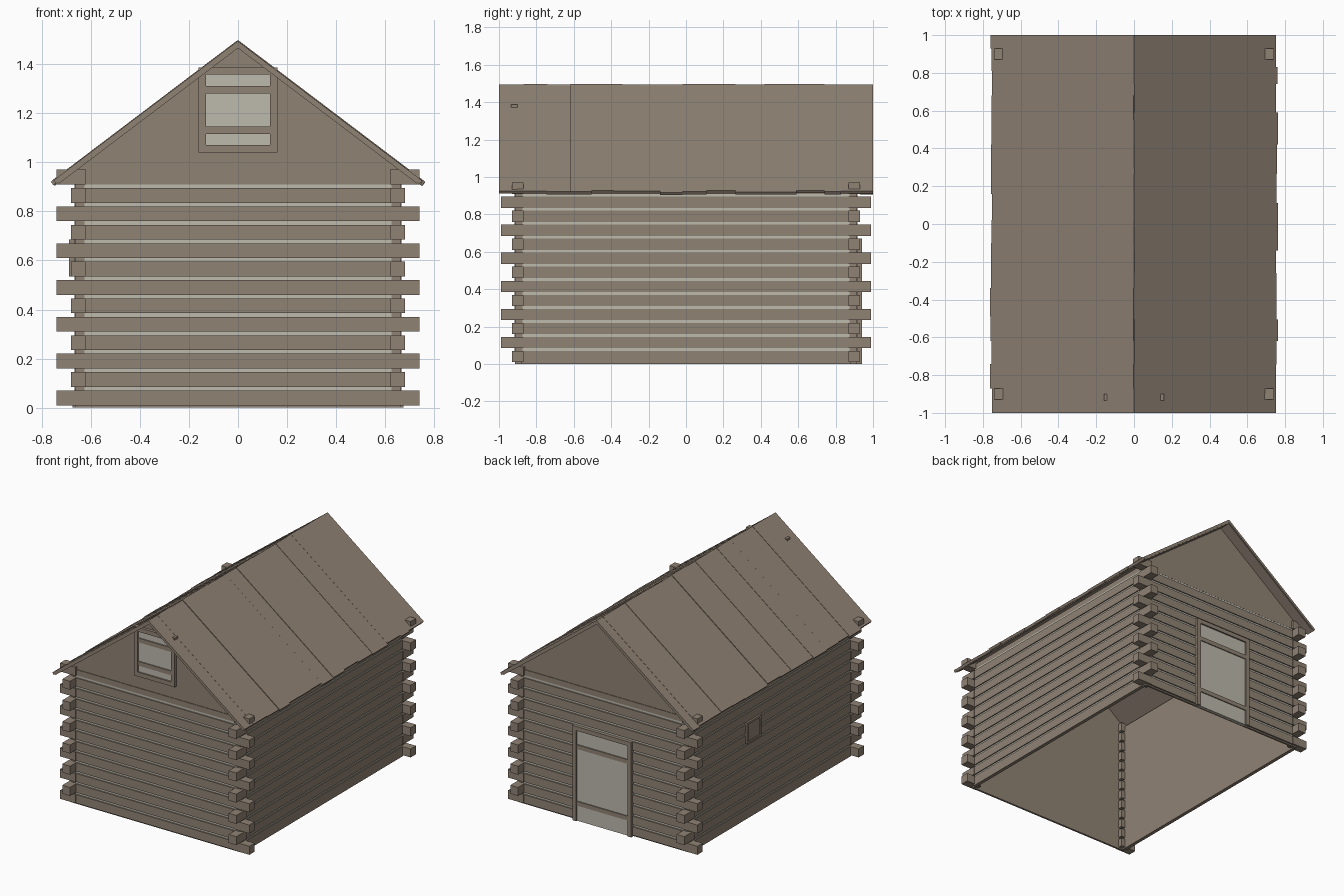
import bpy, bmesh, random
from math import atan2, hypot
from mathutils import Matrix, Vector

random.seed(4)
if "Cube" in bpy.data.objects:
    bpy.data.objects.remove(bpy.data.objects["Cube"])


def material(name, rgb):
    m = bpy.data.materials.new(name)
    m.use_nodes = True
    m.diffuse_color = (*rgb, 1)
    m.node_tree.nodes["Principled BSDF"].inputs["Base Color"].default_value = (*rgb, 1)
    return m


WOOD = material("weathered wood", (0.28, 0.225, 0.175))
PALE = material("pale mortar", (0.51, 0.49, 0.42))


def finish(name, bm, mat):
    bmesh.ops.recalc_face_normals(bm, faces=bm.faces)
    mesh = bpy.data.meshes.new(name)
    bm.to_mesh(mesh)
    bm.free()
    mesh.materials.append(mat)
    obj = bpy.data.objects.new(name, mesh)
    bpy.context.collection.objects.link(obj)
    return obj


def add_box(bm, x, y, z, turn=Matrix()):
    centre = Vector([(a + b) / 2 for a, b in (x, y, z)])
    size = [abs(b - a) for a, b in (x, y, z)]
    bmesh.ops.create_cube(bm, size=1, matrix=turn @ Matrix.Translation(centre) @ Matrix.Diagonal((*size, 1)))


def boxes(name, mat, items):
    bm = bmesh.new()
    for item in items:
        add_box(bm, *item)
    return finish(name, bm, mat)


HX, HY = 0.675, 0.925          # outer wall faces
LOG, STEP, COURSES = 0.06, 0.075, 13
RIDGE, EAVE_X, EAVE_Z = 1.495, 0.76, 0.92
SLOPE = (RIDGE - EAVE_Z) / EAVE_X
WALL_TOP = 0.91


def course_z(i):
    return 0.01 + i * STEP


# Thin wall sheets, gable ends included
for name, s in (("front", -1), ("back", 1)):
    bm = bmesh.new()
    top = RIDGE - 0.02
    outline = [(-0.66, 0), (0.66, 0), (0.66, top - 0.66 * SLOPE), (0, top), (-0.66, top - 0.66 * SLOPE)]
    face = bm.faces.new([bm.verts.new((x, s * 0.9, z)) for x, z in outline])
    ext = bmesh.ops.extrude_face_region(bm, geom=[face])
    bmesh.ops.translate(bm, vec=(0, s * 0.014, 0), verts=[v for v in ext["geom"] if isinstance(v, bmesh.types.BMVert)])
    finish(name + "_wall_sheet", bm, WOOD)
for name, s in (("left", 1), ("right", -1)):
    boxes(name + "_wall_sheet", WOOD, [((s * 0.65, s * 0.664), (-0.91, 0.91), (0, WALL_TOP + 0.04))])

# Log faces and mortar strips on all four walls
for name, s in (("front", -1), ("back", 1)):
    rows = [((-0.63, 0.63), (s * 0.91, s * HY), (course_z(i), course_z(i) + LOG)) for i in range(COURSES - 1)]
    boxes(name + "_logs", WOOD, rows)
    strips = [((-0.625, 0.625), (s * 0.91, s * 0.917), (course_z(i) + LOG, course_z(i + 1))) for i in range(COURSES - 1)]
    boxes(name + "_mortar", PALE, strips)
    boxes(name + "_gable_board", WOOD, [((-0.64, 0.64), (s * 0.91, s * 0.918), (course_z(COURSES - 1), 0.95))])
for name, s in (("left", 1), ("right", -1)):
    rows = [((s * 0.66, s * HX), (-0.88, 0.88), (course_z(i) if i else 0, course_z(i) + LOG)) for i in range(COURSES - 1)]
    boxes(name + "_logs", WOOD, rows)
    strips = [((s * 0.66, s * 0.667), (-0.875, 0.875), (course_z(i) + LOG, course_z(i + 1))) for i in range(COURSES - 1)]
    boxes(name + "_mortar", PALE, strips)

# Interlocking log ends, alternating direction at each course
ends = []
for sx in (-1, 1):
    for sy in (-1, 1):
        for i in range(COURSES):
            out_x, out_y = (0.74, 0.93) if i % 2 == 0 else (0.68, 0.99)
            ends.append(((sx * 0.62, sx * out_x), (sy * 0.87, sy * out_y), (course_z(i), course_z(i) + LOG)))
boxes("log_ends", WOOD, ends)

# Roof boards with slightly uneven lift and length
SEAMS = {
    "left": [-1, -.9, -.745, -.62, -.505, -.385, -.26, -.14, -.02, .11, .265, .42, .59, .74, .83, 1],
    "right": [-1, -.87, -.74, -.62, -.49, -.34, -.21, -.1, .02, .16, .3, .42, .55, .68, .81, .93, 1],
}
length = hypot(EAVE_X, RIDGE - EAVE_Z)
for name, s in (("left", 1), ("right", -1)):
    turn = Matrix.Translation((0, 0, RIDGE)) @ Matrix.Rotation(s * atan2(RIDGE - EAVE_Z, EAVE_X), 4, "Y")
    boards = []
    for a, b in zip(SEAMS[name], SEAMS[name][1:]):
        lift = random.uniform(-0.003, 0.003)
        end = length + random.uniform(-0.012, 0.004)
        boards.append(((0, s * end), (a, b), (lift - 0.018, lift), turn))
    boxes(name + "_roof_boards", WOOD, boards)
    boxes(name + "_roof_underlay", WOOD, [((0, s * (length - 0.02)), (-0.995, 0.995), (-0.024, -0.012), turn)])


# Framed board panel with cross battens, used for shutter and door
def framed_panel(name, s, half, z0, z1, wall, seams, battens, sill):
    rim = 0.03
    depth = (s * (wall - 0.02), s * (wall + 0.015))
    sides = [((k * (half - rim), k * half), depth, (z0, z1)) for k in (-1, 1)]
    rails = [((rim - half, half - rim), depth, (z1 - rim, z1))]
    if sill:
        rails.append(((rim - half, half - rim), depth, (z0, z0 + rim)))
    boxes(name + "_frame", WOOD, sides + rails)
    edges = [rim - half, *seams, half - rim]
    low = z0 + rim if sill else z0
    boxes(name + "_boards", PALE, [((a, b), (s * (wall - 0.02), s * (wall + 0.004)), (low, z1 - rim))
                                   for a, b in zip(edges, edges[1:])])
    boxes(name + "_battens", WOOD, [((rim - half, half - rim), (s * wall, s * (wall + 0.011)), (z, z + 0.03))
                                    for z in battens])


framed_panel("loft_shutter", -1, 0.16, 1.04, 1.387, 0.92, (-0.03, 0.075), (1.115, 1.28), True)
framed_panel("door", 1, 0.23, 0, 0.67, 0.926, (), (0.11, 0.51), False)

# Small hatch on the side wall
boxes("side_hatch", WOOD, [((-0.66, -0.683), (0.155, 0.285), (0.55, 0.67))])
hatch_rim = [((-0.66, -0.688), (y, y + 0.015), (0.535, 0.685)) for y in (0.14, 0.285)]
hatch_rim += [((-0.66, -0.688), (0.155, 0.285), (z, z + 0.015)) for z in (0.535, 0.67)]
boxes("side_hatch_frame", WOOD, hatch_rim)
